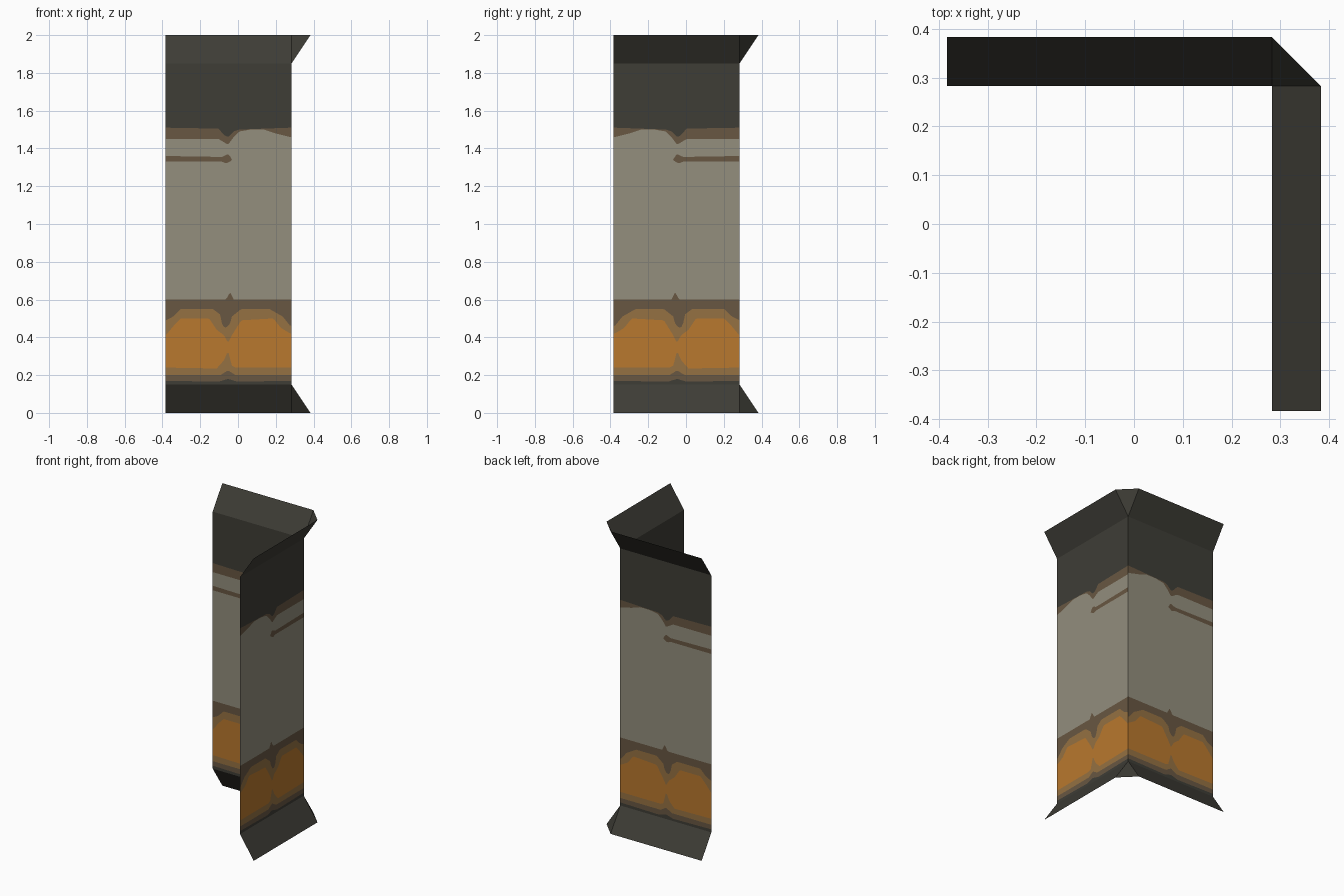
import bpy
import bmesh

cube = bpy.data.objects.get("Cube")
if cube:
    bpy.data.objects.remove(cube, do_unlink=True)

EDGE, CORNER = 0.383, 0.283          # free ends / outer lip, and wall plane
LIP, HEIGHT = 0.15, 2.0              # height of each flared lip, total height
WIDTH = EDGE + CORNER                # width of one wall panel
COLUMNS = 74


def make_material(name, rgb):
    linear = [((c / 255 + 0.055) / 1.055) ** 2.4 for c in rgb] + [1.0]
    mat = bpy.data.materials.new(name)
    mat.use_nodes = True
    mat.diffuse_color = linear
    shader = mat.node_tree.nodes["Principled BSDF"]
    shader.inputs["Base Color"].default_value = linear
    shader.inputs["Roughness"].default_value = 0.9
    return mat


charcoal = make_material("charcoal", (62, 61, 54))
brown = make_material("brown", (104, 87, 66))
tan = make_material("tan", (149, 113, 66))
orange = make_material("orange", (185, 120, 46))
beige = make_material("beige", (147, 142, 125))
palette = [charcoal, brown, tan, orange, beige]

# Edges of the painted bands from bottom to top, as (across, up) in hundredths
# of a unit, each with the colour of the band that lies below it.
bands = [
    (charcoal, [(0, 15)]),
    (charcoal, [(0, 17), (28, 16.5), (33, 18), (38, 16.5), (66, 17)]),
    (brown, [(0, 20), (29, 20), (33, 22.5), (37, 20), (66, 20)]),
    (tan, [(0, 24), (27, 23.5), (31, 28), (33, 33), (35, 25), (37, 24)]),
    (orange, [(0, 41), (5, 47), (8, 50), (23, 50), (27, 44), (31, 41),
              (33, 37), (35, 41), (40, 49), (57, 50), (61, 45), (66, 42)]),
    (tan, [(0, 49), (4, 51), (8, 55), (25, 55), (29, 52), (30, 46), (32, 45),
           (34, 47), (35, 51), (40, 55), (55, 55), (62, 51), (66, 46)]),
    (brown, [(0, 60), (32, 60), (34, 64), (36, 60)]),
    (beige, [(0, 133), (30, 133), (32, 132), (34, 133), (35, 134)]),
    (brown, [(0, 136), (30, 135.5), (33, 137), (34, 136), (35, 134)]),
    (beige, [(0, 145), (28, 145), (33, 142), (36, 146), (39, 149), (45, 150),
             (52, 150), (58, 148), (66, 146)]),
    (brown, [(0, 151), (28, 150.5), (31, 147), (33, 146), (36, 149),
             (39, 150), (66, 151)]),
    (charcoal, [(0, 185)]),
]


def level(points, across):
    """Height of a band edge at a distance across the panel."""
    across *= 100
    for (a, low), (b, high) in zip(points, points[1:]):
        if a <= across <= b:
            return (low + (high - low) * (across - a) / (b - a)) / 100
    return points[-1][1] / 100


def finish(bm, name, materials):
    mesh = bpy.data.meshes.new(name)
    bm.to_mesh(mesh)
    bm.free()
    for mat in materials:
        mesh.materials.append(mat)
    obj = bpy.data.objects.new(name, mesh)
    bpy.context.collection.objects.link(obj)
    return obj


def painted_wall(name, place):
    """Flat panel divided into painted bands; place maps across to x, y."""
    bm = bmesh.new()
    rows = []
    steps = [WIDTH * i / COLUMNS for i in range(COLUMNS + 1)]
    for _, points in bands:
        rows.append([bm.verts.new((*place(u), level(points, u))) for u in steps])
    for (mat, _), low, high in zip(bands[1:], rows, rows[1:]):
        for i in range(COLUMNS):
            corners = (low[i + 1], low[i], high[i], high[i + 1])
            if any(high[j].co.z - low[j].co.z > 0.0005 for j in (i, i + 1)):
                bm.faces.new(corners).material_index = palette.index(mat)
    bmesh.ops.remove_doubles(bm, verts=bm.verts, dist=0.0001)
    return finish(bm, name, palette)


def flared_lip(name, wall_z, rim_z):
    """Two sloping strips joined by a triangle at the corner."""
    bm = bmesh.new()
    start, bend, end = [bm.verts.new((x, y, wall_z)) for x, y in
                        ((-EDGE, CORNER), (CORNER, CORNER), (CORNER, -EDGE))]
    rim = [bm.verts.new((x, y, rim_z)) for x, y in
           ((-EDGE, EDGE), (CORNER, EDGE), (EDGE, CORNER), (EDGE, -EDGE))]
    faces = [bm.faces.new((start, bend, rim[1], rim[0])),
             bm.faces.new((bend, rim[2], rim[1])),
             bm.faces.new((bend, end, rim[3], rim[2]))]
    if rim_z < wall_z:
        bmesh.ops.reverse_faces(bm, faces=faces)
    bmesh.ops.reverse_faces(bm, faces=faces)
    return finish(bm, name, [charcoal])


# The pattern runs on around the corner from the back panel to the side panel
painted_wall("back_wall", lambda u: (u - EDGE, CORNER))
painted_wall("side_wall", lambda u: (CORNER, CORNER - u))
flared_lip("top_lip", HEIGHT - LIP, HEIGHT)
flared_lip("bottom_lip", LIP, 0)
